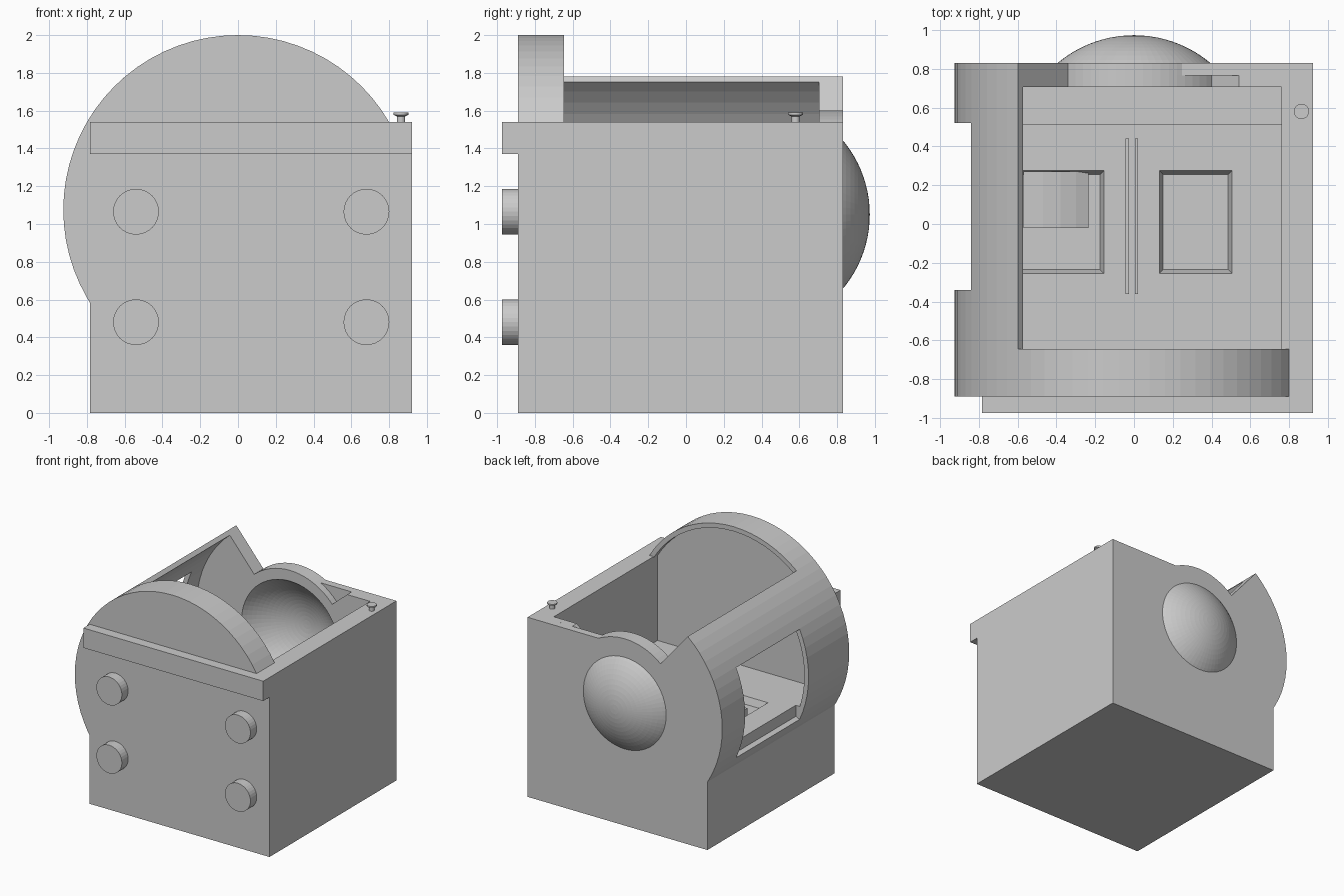
import bpy, bmesh
from math import sin, cos, asin, acos, radians, degrees
from mathutils import Matrix

if "Cube" in bpy.data.objects:
    bpy.data.objects.remove(bpy.data.objects["Cube"])

CZ, R, RI, RH = 1.075, 0.925, 0.885, 0.527   # drum axis height, outer, inner and hub radii
FLOOR, CUT, TOP = 0.80, 130.2, 1.54          # chamber floor, lid cut angle, box top
X0, X1, WALL = -0.784, 0.922, 0.76           # box sides and inner face of the right wall


def finish(bm, name):
    bmesh.ops.recalc_face_normals(bm, faces=bm.faces)
    me = bpy.data.meshes.new(name)
    bm.to_mesh(me)
    bm.free()
    ob = bpy.data.objects.new(name, me)
    bpy.context.collection.objects.link(ob)
    return ob


def arc(r, a, b):
    """Arc about the drum axis, sampled on a shared 5 degree grid."""
    lo, hi = min(a, b), max(a, b)
    angles = [lo] + [t for t in range(0, 360, 5) if lo + 0.5 < t < hi - 0.5] + [hi]
    if a > b:
        angles.reverse()
    return [(r * cos(radians(t)), CZ + r * sin(radians(t))) for t in angles]


def prism(name, pts, y0, y1):
    """Extrude an (x, z) outline from y0 to y1."""
    bm = bmesh.new()
    f = bm.faces.new([bm.verts.new((x, y0, z)) for x, z in pts])
    g = bmesh.ops.extrude_face_region(bm, geom=[f])["geom"]
    bmesh.ops.translate(bm, vec=(0, y1 - y0, 0),
                        verts=[v for v in g if isinstance(v, bmesh.types.BMVert)])
    if not any(len(p.verts) == len(pts) and p.calc_center_median().y < y0 + 1e-5 for p in bm.faces):
        bm.faces.new([v for v in bm.verts if abs(v.co.y - y0) < 1e-6])
    return finish(bm, name)


def box(name, x0, x1, y0, y1, z0, z1, taper=0):
    """Box whose bottom can be inset by taper."""
    bm = bmesh.new()
    bmesh.ops.create_cube(bm, size=1)
    for v in bm.verts:
        t = taper if v.co.z < 0 else 0
        v.co = (x0 + t if v.co.x < 0 else x1 - t,
                y0 + t if v.co.y < 0 else y1 - t,
                z0 if v.co.z < 0 else z1)
    return finish(bm, name)


def cone(name, loc, r0, r1, depth, along_y=False, seg=32):
    bm = bmesh.new()
    m = Matrix.Translation(loc)
    if along_y:
        m = m @ Matrix.Rotation(radians(90), 4, 'X')
    bmesh.ops.create_cone(bm, cap_ends=True, segments=seg, radius1=r0, radius2=r1,
                          depth=depth, matrix=m)
    return finish(bm, name)


def sphere(name, r, y_min=None):
    """Sphere with its pole along y, optionally trimmed flat at y_min."""
    bm = bmesh.new()
    bmesh.ops.create_uvsphere(bm, u_segments=64, v_segments=48, radius=r,
                              matrix=Matrix.Translation((0, 0.36, 1.05)) @ Matrix.Rotation(radians(90), 4, 'X'))
    if y_min is not None:
        res = bmesh.ops.bisect_plane(bm, geom=bm.verts[:] + bm.edges[:] + bm.faces[:],
                                     plane_co=(0, y_min, 0), plane_no=(0, 1, 0), clear_inner=True)
        edges = [e for e in res["geom_cut"] if isinstance(e, bmesh.types.BMEdge)]
        bmesh.ops.holes_fill(bm, edges=edges, sides=0)
    return finish(bm, name)


def boolean(ob, other, op):
    """Apply a boolean and remove the helper object."""
    m = ob.modifiers.new(op, 'BOOLEAN')
    m.operation, m.object, m.solver = op, other, 'EXACT'
    bpy.context.view_layer.objects.active = ob
    bpy.ops.object.modifier_apply(modifier=m.name)
    bpy.data.objects.remove(other)


rim = degrees(asin((TOP - CZ) / R))
low = 180 + degrees(acos(-X0 / R))
base = [(X0, 0), (X1, 0), (X1, TOP)]
left_shell = arc(R, CUT, low)


def floor_angle(z):
    return 180 + degrees(asin((CZ - z) / RI))


def chamber(z):
    return base + [(WALL, TOP), (WALL, z)] + arc(RI, floor_angle(z), CUT) + left_shell


# Housing: full round front, chamber with trench, slotted back wall
housing = prism("housing", base + arc(R, rim, low), -0.89, -0.645)
layers = [
    prism("chamber", chamber(FLOOR), -0.645, 0.515),
    prism("trench", chamber(0.55), 0.515, 0.705),
    prism("slot_wall", base + [(0.542, TOP)] + arc(RH, 40.6, CUT) + left_shell, 0.705, 0.765),
    prism("back_wall", base + arc(RH, 61.9, CUT) + left_shell, 0.765, 0.83),
    sphere("back_dome", 0.613, 0.80),
]
for part in layers:
    boolean(housing, part, 'UNION')

# Cuts: recess behind the front rim, side window, bowl and tapered floor pockets
recess = [(WALL, FLOOR)] + arc(RI, degrees(acos(WALL / RI)), floor_angle(FLOOR))
window = [(-0.804, 0.705), (-0.804, FLOOR), (-0.75, FLOOR)] + arc(0.84, 180, 155.3)[-1:] \
    + arc(1.0, 155.3, 204.7)
cutters = [
    prism("recess_cutter", recess, -0.70, -0.64),
    prism("window_cutter", window, -0.34, 0.52),
    sphere("bowl_cutter", 0.575),
]
# keep only the part of the bowl that reaches the back wall
boolean(cutters[2], box("bowl_trim", -1, 1, -1, 0.70, 0, 2), 'DIFFERENCE')
for x0, x1 in ((-0.60, -0.155), (0.13, 0.505)):
    cutters.append(box("pocket_cutter", x0, x1, -0.255, 0.275, FLOOR - 0.06, FLOOR + 0.001, 0.02))
for c in cutters:
    boolean(housing, c, 'DIFFERENCE')

# Curved block in the left pocket and two thin rails
prism("curved_block", [(-0.57, 0.73), (-0.235, 0.73), (-0.235, 0.76), (-0.30, 0.79),
                       (-0.38, 0.815), (-0.47, 0.83), (-0.57, 0.835)], -0.02, 0.27)
for x in (-0.035, 0.012):
    box("floor_rail", x - 0.008, x + 0.008, -0.36, 0.44, FLOOR - 0.01, FLOOR + 0.015)

# Front ledge and four round studs
box("front_ledge", X0, X1, -0.975, -0.89, 1.37, TOP)
for x in (-0.54, 0.68):
    for z in (0.48, 1.065):
        cone("front_stud", (x, -0.9325, z), 0.121, 0.121, 0.085, True)

# Small push button on the top edge
cone("button_stem", (0.863, 0.58, 1.557), 0.022, 0.022, 0.034)
cone("button_flare", (0.863, 0.58, 1.574), 0.022, 0.039, 0.008)
cone("button_cap", (0.863, 0.58, 1.583), 0.039, 0.039, 0.012)
